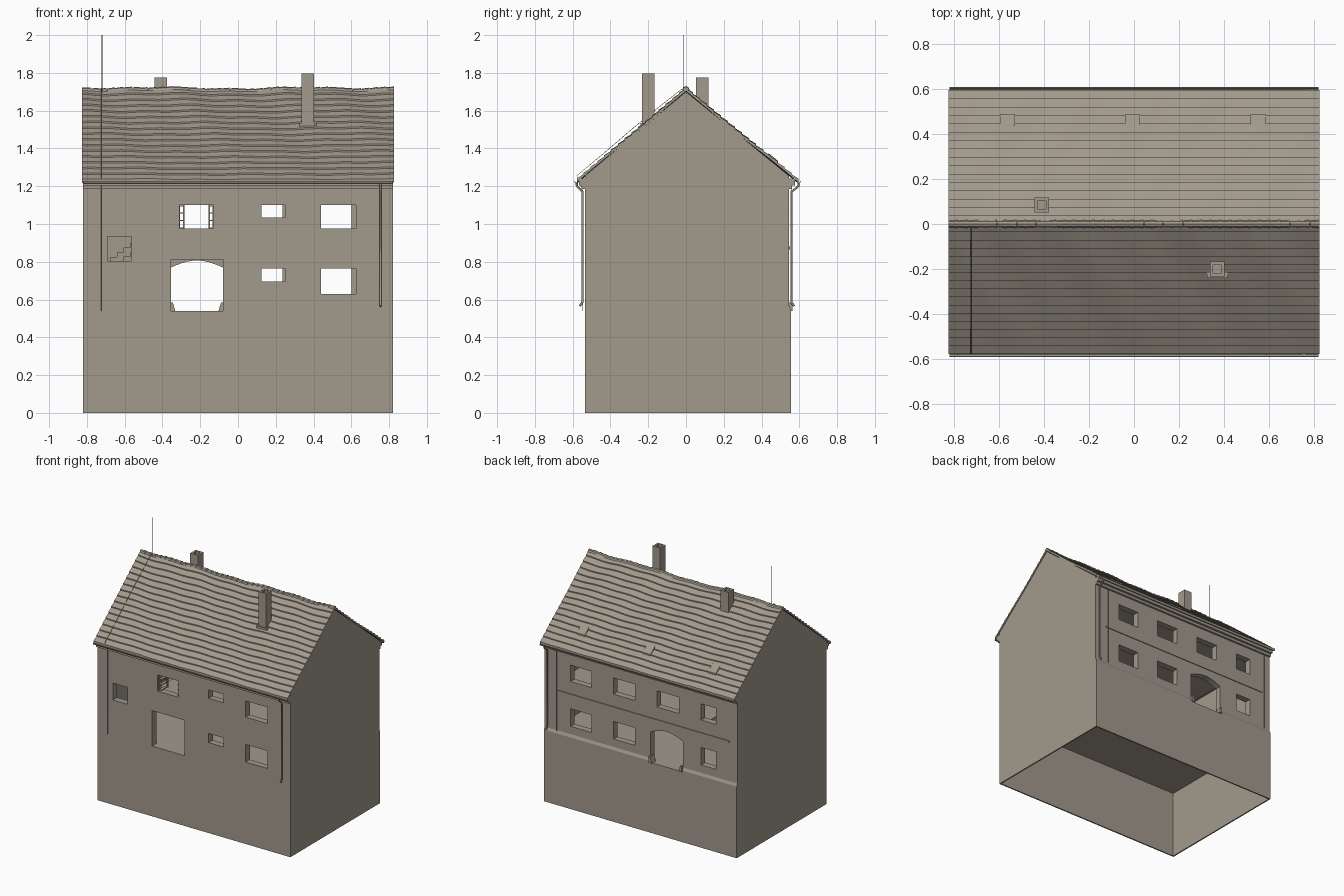
import bpy, bmesh, math
from mathutils import Vector

cube = bpy.data.objects.get("Cube")
if cube:
    bpy.data.objects.remove(cube)

stone = bpy.data.materials.new("warm_grey_stone")
stone.use_nodes = True
COLOUR = (0.36, 0.32, 0.265, 1)
stone.diffuse_color = COLOUR
stone.node_tree.nodes["Principled BSDF"].inputs["Base Color"].default_value = COLOUR


def finish(name, bm):
    bmesh.ops.recalc_face_normals(bm, faces=bm.faces)
    mesh = bpy.data.meshes.new(name)
    bm.to_mesh(mesh)
    bm.free()
    mesh.materials.append(stone)
    obj = bpy.data.objects.new(name, mesh)
    bpy.context.collection.objects.link(obj)
    return obj


def add_prism(bm, points, axis, lo, hi):
    """Extrude a closed 2D profile along x (profile y,z) or y (profile x,z)."""
    def at(p, d):
        return (d, p[0], p[1]) if axis == "x" else (p[0], d, p[1])
    a = [bm.verts.new(at(p, lo)) for p in points]
    b = [bm.verts.new(at(p, hi)) for p in points]
    bm.faces.new(a)
    bm.faces.new(b)
    for i in range(len(a)):
        j = (i + 1) % len(a)
        bm.faces.new((a[i], a[j], b[j], b[i]))


def prism(name, points, axis, lo, hi):
    bm = bmesh.new()
    add_prism(bm, points, axis, lo, hi)
    return finish(name, bm)


def add_box(bm, x, y, z):
    add_prism(bm, [(x[0], z[0]), (x[1], z[0]), (x[1], z[1]), (x[0], z[1])], "y", *y)


def boxes(name, *items):
    bm = bmesh.new()
    for item in items:
        add_box(bm, *item)
    return finish(name, bm)


def tube(name, points, radius, sides=2):
    curve = bpy.data.curves.new(name, "CURVE")
    curve.dimensions = "3D"
    curve.bevel_depth = radius
    curve.bevel_resolution = sides
    curve.use_fill_caps = True
    line = curve.splines.new("POLY")
    line.points.add(len(points) - 1)
    for p, co in zip(line.points, points):
        p.co = (*co, 1)
    curve.materials.append(stone)
    obj = bpy.data.objects.new(name, curve)
    bpy.context.collection.objects.link(obj)


def cut(obj, cutter):
    mod = obj.modifiers.new("cut", "BOOLEAN")
    mod.operation = "DIFFERENCE"
    mod.solver = "EXACT"
    mod.object = cutter
    deps = bpy.context.evaluated_depsgraph_get()
    mesh = bpy.data.meshes.new_from_object(obj.evaluated_get(deps))
    obj.modifiers.clear()
    obj.data = mesh
    bpy.data.objects.remove(cutter)


# Main dimensions
HALF = 0.82
FRONT, BACK, PLINTH = -0.535, 0.545, 0.555
RIDGE, EAVE = 1.715, 1.23
FLOOR = 0.54
EAVE_Y = {-1: -0.578, 1: 0.595}
UPPER, LOWER = (0.975, 1.10), (0.63, 0.765)

# Hollow house shell with gables
walls = prism("house_walls", [
    (FRONT, 0), (PLINTH, 0), (PLINTH, 0.55), (BACK, 0.57),
    (BACK, 1.255), (0, 1.70), (FRONT, 1.255)], "x", -HALF, HALF)
cut(walls, boxes("cutter", ((-0.81, 0.81), (FRONT + 0.01, PLINTH - 0.01), (-0.1, 0.52))))
cut(walls, prism("cutter", [
    (FRONT + 0.05, FLOOR), (BACK - 0.05, FLOOR), (BACK - 0.05, 1.19),
    (0, 1.64), (FRONT + 0.05, 1.19)], "x", -0.79, 0.79))

# Window and door openings
front_y, back_y = (FRONT - 0.1, FRONT + 0.08), (BACK - 0.08, BACK + 0.1)
front_openings = [((-0.31, -0.13), UPPER), ((0.125, 0.25), (1.035, 1.10)),
                  ((0.44, 0.625), UPPER), ((0.125, 0.25), (0.695, 0.765)),
                  ((0.44, 0.625), LOWER), ((-0.69, -0.565), (0.805, 0.935)),
                  ((-0.355, -0.08), (FLOOR, 0.812))]
back_openings = [(x, z) for z in (UPPER, LOWER)
                 for x in ((0.42, 0.60), (0.05, 0.235), (-0.635, -0.51))]
back_openings.append(((-0.32, -0.135), UPPER))
for depth, openings in ((front_y, front_openings), (back_y, back_openings)):
    for x, z in openings:
        cut(walls, boxes("cutter", (x, depth, z)))
arch = [(-0.355 + 0.275 * i / 10, 0.77 + 0.037 * math.sin(math.pi * i / 10)) for i in range(11)]
cut(walls, prism("cutter", [(-0.08, FLOOR), (-0.355, FLOOR)] + arch, "y", *back_y))

# Guard stones at the arched door
for name, x, s in (("right_guard_stone", -0.357, 1), ("left_guard_stone", -0.078, -1)):
    prism(name, [(x, FLOOR), (x + s * 0.025, FLOOR), (x + s * 0.012, 0.585), (x, 0.585)],
          "y", BACK - 0.03, BACK + 0.02)

# Upper floor, attic floor and stairs
boxes("upper_floor", ((-0.45, 0.79), (FRONT + 0.04, BACK - 0.04), (0.865, 0.885)))
boxes("attic_floor", ((-0.79, 0.79), (FRONT + 0.04, BACK - 0.04), (1.16, 1.175)))
boxes("lower_stairs", *[((-0.41 - 0.035 * i, -0.375 - 0.035 * i), (-0.05, 0.15),
                         (FLOOR + 0.025 * (i - 1), FLOOR + 0.025 * (i + 1))) for i in range(9)])
boxes("upper_stairs", *[((-0.71 + 0.035 * i, -0.675 + 0.035 * i), (-0.3, -0.08),
                         (0.75 + 0.025 * i, 0.80 + 0.025 * i)) for i in range(6)])

# Open casement leaves in one front window
for name, hinge, s in (("right_casement", -0.31, 1), ("left_casement", -0.13, -1)):
    bm = bmesh.new()
    y0, y1 = FRONT + 0.02, FRONT + 0.09
    for edge in (hinge, hinge + s * 0.022):
        y = y0 if edge == hinge else y1
        add_box(bm, (edge - 0.004, edge + 0.004), (y - 0.005, y + 0.005), UPPER)
    for z in (0.975, 1.015, 1.055, 1.093):
        add_prism(bm, [(hinge, z), (hinge + s * 0.022, z),
                       (hinge + s * 0.022, z + 0.006), (hinge, z + 0.006)], "y", y0, y1)
    finish(name, bm)

# Cornices and string courses
boxes("front_cornice", ((-HALF, HALF), (-0.552, FRONT), (1.185, 1.235)),
      ((-HALF, HALF), (-0.567, FRONT), (1.205, 1.24)))
boxes("back_cornice", ((-HALF, HALF), (BACK, 0.56), (1.185, 1.235)),
      ((-HALF, HALF), (BACK, 0.578), (1.205, 1.24)))
boxes("back_string_course", ((-0.75, 0.72), (BACK, BACK + 0.006), (0.865, 0.88)))


def sway(x, t):
    """Gentle unevenness of the old roof, stronger towards the ridge."""
    return (0.004 * math.sin(9 * x + 5 * t) + 0.003 * math.sin(23 * x + 9 * t)
            - 0.004 * math.cos(2 * x)) * (0.4 + 0.6 * t)


def roof_point(side, x, t, lift=0.0):
    y = EAVE_Y[side] * (1 - t)
    return Vector((x, y, EAVE + (RIDGE - EAVE) * t + sway(x, t) + lift))


# Overlapping rows of roof tiles
ROWS, COLS = 16, 48
XS = [-0.825 + 1.65 * i / COLS for i in range(COLS + 1)]
for side, name in ((-1, "front_roof"), (1, "back_roof")):
    bm = bmesh.new()
    for r in range(ROWS):
        t0, t1 = r / ROWS, (r + 1) / ROWS
        lines = [[bm.verts.new(roof_point(side, x, t, lift)) for x in XS]
                 for t, lift in ((t0, -0.012), (t0, 0.009), (t1, 0.001), (t1, -0.012))]
        for a, b in zip(lines, lines[1:] + lines[:1]):
            for i in range(COLS):
                bm.faces.new((a[i], a[i + 1], b[i + 1], b[i]))
        for i in (0, COLS):
            bm.faces.new([line[i] for line in lines])
    finish(name, bm)

# Ridge tiles, each slightly flared at one end
bm = bmesh.new()
COUNT = 38
for i in range(COUNT):
    x0 = -0.825 + 1.65 * i / COUNT
    rings = []
    for x, r in ((x0, 0.014), (x0 + 0.043, 0.018)):
        top = RIDGE + sway(x, 1) - 0.006
        rings.append([bm.verts.new((x, r * math.cos(a), top + r * math.sin(a)))
                      for a in (math.pi * k / 4 for k in range(5))])
    for k in range(4):
        bm.faces.new((rings[0][k], rings[0][k + 1], rings[1][k + 1], rings[1][k]))
    for ring in rings:
        bm.faces.new(ring)
finish("ridge_tiles", bm)


# Chimneys with hollow flues
def chimney(name, x, y, half, bottom, top):
    body = boxes(name, ((x - half, x + half), (y - half, y + half), (bottom, top)))
    w = half * 0.55
    cut(body, boxes("cutter", ((x - w, x + w), (y - w, y + w), (top - 0.1, top + 0.1))))


chimney("front_chimney", 0.37, -0.20, 0.033, 1.48, 1.797)
chimney("back_chimney", -0.41, 0.085, 0.033, 1.58, 1.775)
boxes("chimney_flashing", ((0.325, 0.415), (-0.24, -0.16), (1.50, 1.535)))

# Skylights on the back slope
for i, x in enumerate((-0.563, -0.008, 0.552)):
    t0, t1 = 1 - 0.488 / 0.595, 1 - 0.438 / 0.595
    a, b = roof_point(1, x, t0), roof_point(1, x, t1)
    prism(f"skylight_{i + 1}", [(a.y, a.z), (b.y, b.z), (b.y, b.z + 0.014), (a.y, a.z + 0.014)],
          "x", x - 0.033, x + 0.033)

# Gutters: half-round troughs along both eaves
for side, name in ((-1, "front_gutter"), (1, "back_gutter")):
    cy = EAVE_Y[side] + 0.002 * side
    angles = [math.pi + math.pi * k / 6 for k in range(7)]
    outer = [(cy + 0.011 * math.cos(a), 1.228 + 0.014 * math.sin(a)) for a in angles]
    inner = [(cy + 0.008 * math.cos(a), 1.228 + 0.011 * math.sin(a)) for a in reversed(angles)]
    prism(name, outer + inner, "x", -HALF, HALF)

# Downpipes
for name, x, side, wall in (("front_downpipe", 0.755, -1, FRONT), ("back_downpipe", 0.79, 1, BACK)):
    near, far = wall + side * 0.013, EAVE_Y[side]
    tube(name, [(x, far, 1.22), (x, far, 1.20), (x, near, 1.17), (x, near, 0.585),
                (x, near + side * 0.015, 0.565)], 0.006)

# Lightning rod and its conductor wires
tube("lightning_rod", [(-0.72, -0.015, 1.70), (-0.72, -0.015, 2.0)], 0.0015, 1)
path = [roof_point(-1, -0.725, t, 0.025) for t in (0.97, 0.75, 0.5, 0.25, 0.0)]
tube("front_conductor", path + [Vector((-0.725, FRONT - 0.012, 1.18)),
                                Vector((-0.725, FRONT - 0.012, FLOOR))], 0.0015, 1)
for name, x in (("back_left_conductor", 0.71), ("back_right_conductor", -0.76)):
    tube(name, [(x, BACK + 0.012, 1.2), (x, BACK + 0.012, 0.57)], 0.0015, 1)
